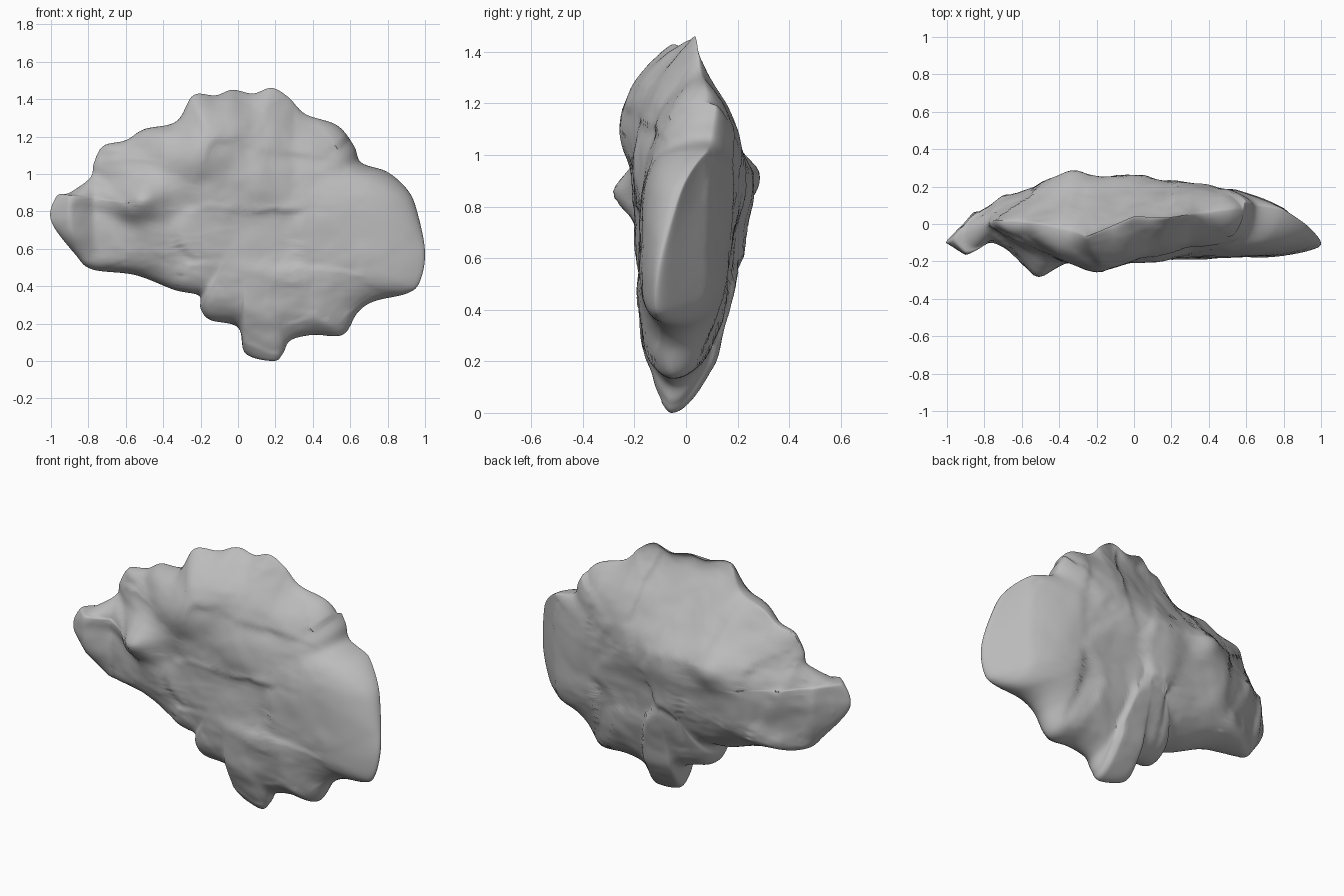
import bpy
import bmesh
import math
from mathutils import Vector, noise

old_cube = bpy.data.objects.get("Cube")
if old_cube:
    bpy.data.objects.remove(old_cube, do_unlink=True)

# Rim of the rock slab in x and z, clockwise from the left tip
OUTLINE = [
    (-1, .75), (-.97, .88), (-.9, .9), (-.79, .98), (-.77, 1.06), (-.72, 1.15),
    (-.6, 1.18), (-.5, 1.24), (-.33, 1.28), (-.24, 1.42), (-.12, 1.42), (-.03, 1.45),
    (.08, 1.43), (.18, 1.46), (.27, 1.41), (.36, 1.32), (.53, 1.26), (.62, 1.15),
    (.66, 1.06), (.8, 1.01), (.91, .91), (.96, .79), (1, .58), (.97, .42),
    (.9, .36), (.73, .32), (.64, .26), (.56, .14), (.4, .14), (.28, .11),
    (.24, .04), (.19, 0), (.04, .04), (0, .18), (-.15, .22), (-.2, .28),
    (-.21, .35), (-.34, .38), (-.55, .46), (-.78, .49), (-.87, .57)]

# Depth limits across the width, and up the height of each half
FRONT_ACROSS = [(-1, .13), (-.9, .2), (-.77, .09), (-.6, .13), (-.4, .2), (0, .2), (.8, .185), (1, .16)]
FRONT_UP_LOW_X = [(0, .12), (.25, .18), (.6, .195), (.85, .23), (1.1, .25), (1.27, .23), (1.4, .14), (1.46, .06)]
FRONT_UP_HIGH_X = [(0, .11), (.25, .18), (.45, .195), (.7, .19), (1, .155), (1.2, .1), (1.46, -.02)]
BACK_ACROSS = [(-1, -.04), (-.86, .12), (-.78, .11), (-.7, .16), (-.45, .23), (.1, .27), (.4, .22), (.8, .11), (1, -.03)]
BACK_UP_LOW_X = [(0, .04), (.2, .12), (.5, .18), (.8, .24), (.93, .26), (1.05, .17), (1.2, .08), (1.42, -.05)]
BACK_UP_HIGH_X = [(0, .04), (.2, .11), (.5, .16), (.7, .18), (.88, .23), (1, .23), (1.2, .17), (1.46, .04)]
RIM_ACROSS = [(-1, -.1), (-.9, -.05), (-.74, .02), (-.5, 0), (-.25, -.07), (0, .02), (.18, 0), (.55, .03), (.8, .01), (1, -.09)]

# Local bulges as x, z, radius, height
FRONT_BUMPS = [(-.52, .86, .11, .13), (-.2, 1.12, .15, .06), (.1, .98, .12, .02), (-.75, 1.0, .08, -.03)]
BACK_BUMPS = [(-.33, .92, .1, .05), (-.65, .65, .1, -.03)]

SUBDIVISIONS = 8
HALF = 48
CENTRE = Vector((.05, .76))


def sample(table, value):
    """Linear lookup in a sorted table of pairs."""
    if value <= table[0][0]:
        return table[0][1]
    for (a, low), (b, high) in zip(table, table[1:]):
        if value <= b:
            return low + (high - low) * (value - a) / (b - a)
    return table[-1][1]


def soft_min(a, b, blend=.04):
    h = max(blend - abs(a - b), 0) / blend
    return min(a, b) - h * h * blend / 4


def rounded(points, steps):
    """Closed Catmull-Rom curve through the points."""
    pts = [Vector(p) for p in points]
    count = len(pts)
    result = []
    for i in range(count):
        a, b, c, d = (pts[(i + k) % count] for k in (-1, 0, 1, 2))
        for s in range(steps):
            t = s / steps
            result.append(b + (c - a) * t / 2
                          + (a * 2 - b * 5 + c * 4 - d) * t * t / 2
                          + (b * 3 - a - c * 3 + d) * t ** 3 / 2)
    return result


def facets(p, stretch, seed):
    """Broken stone: a tilted plane in every cell."""
    q = Vector((p.x * stretch[0] + p.y * stretch[2], seed, p.y * stretch[1]))
    q += noise.noise_vector(q * .9) * .35
    distances, cells = noise.voronoi(q)
    tilt = noise.noise_vector(cells[0] * 7.3)
    plane = tilt.dot(q - cells[0]) + tilt.x * .5
    edge = min((distances[1] - distances[0]) * 6, 1)
    return plane * (.3 + .7 * edge)


def relief(p, side):
    rough = noise.fractal(Vector((p.x * 3, side * 5, p.y * 4)), 1, 2, 4)
    if side < 0:
        # The front breaks into blocks on gently dipping beds
        stone = facets(p, (2.6, 3.8, 1.0), 2.5)
    else:
        # The back breaks into tall upright ribs
        stone = facets(p, (4.2, 1.9, .8), 8.5)
    roughness = 1 + .5 * max(0, min(1, -p.x))
    if p.x > .45:
        roughness *= max(.35, 1 - (p.x - .45) * 2)
    return (stone * .04 + rough * .012) * roughness


def depth(p, side):
    if side < 0:
        across, low, high, bumps = FRONT_ACROSS, FRONT_UP_LOW_X, FRONT_UP_HIGH_X, FRONT_BUMPS
        z = p.y
    else:
        across, low, high, bumps = BACK_ACROSS, BACK_UP_LOW_X, BACK_UP_HIGH_X, BACK_BUMPS
        # The back ledge sinks towards the narrow end
        z = p.y + .35 * max(0, -.35 - p.x)
    mix = max(0, min(1, (p.x + .1) / .4))
    upward = sample(low, z) * (1 - mix) + sample(high, z) * mix
    d = soft_min(sample(across, p.x), upward)
    for x, z, radius, height in bumps:
        d += height * math.exp(-((p.x - x) ** 2 + (p.y - z) ** 2) / radius ** 2)
    return d + relief(p, side)


def rim_depth(p):
    # The slab leans backward with height at its right-hand edge
    lean = (p.y - .65) * .18 * max(0, min(1, p.x + .3))
    return sample(RIM_ACROSS, p.x) + lean * (1 if p.y < 1.2 else .5)


def square_fraction(i, j, k):
    """How far round a square ring of half-size k the cell corner lies."""
    if i == -k and j < k:
        along = j + k
    elif j == k and i < k:
        along = 3 * k + i
    elif i == k and j > -k:
        along = 5 * k - j
    else:
        along = 7 * k - i
    return along / (8 * k)


def slab_point(i, j, side, rim):
    """Map a square lattice onto one face of the slab."""
    k = max(abs(i), abs(j))
    if k == 0:
        return Vector((CENTRE.x, side * depth(CENTRE, side), CENTRE.y))
    place = (square_fraction(i, j, k) - .1) % 1 * len(rim)
    first = int(place) % len(rim)
    p = rim[first].lerp(rim[(first + 1) % len(rim)], place % 1)
    t = math.sin(math.pi / 2 * k / HALF)
    q = CENTRE.lerp(p, t)
    base = rim_depth(p)
    swell = max(0, 1 - t ** 6) ** .5
    y = base + (side * depth(q, side) - base) * swell
    return Vector((q.x, y, max(q.y, 0)))


def build_rock():
    bm = bmesh.new()
    rim = rounded(OUTLINE, SUBDIVISIONS)
    span = range(-HALF, HALF + 1)
    for side in (-1, 1):
        grid = [[bm.verts.new(slab_point(i, j, side, rim)) for j in span] for i in span]
        for a, b in zip(grid, grid[1:]):
            for j in range(2 * HALF):
                bm.faces.new((a[j], a[j + 1], b[j + 1], b[j]))
    # Weld the two faces together along the rim
    bmesh.ops.remove_doubles(bm, verts=bm.verts, dist=.0005)
    bmesh.ops.recalc_face_normals(bm, faces=bm.faces)
    mesh = bpy.data.meshes.new("rock_slab")
    bm.to_mesh(mesh)
    bm.free()
    slab = bpy.data.objects.new("rock_slab", mesh)
    bpy.context.collection.objects.link(slab)
    return slab


rock = build_rock()

# Plain grey stone
stone = bpy.data.materials.new("grey_stone")
stone.use_nodes = True
colour = (.5, .5, .5, 1)
stone.diffuse_color = colour
stone.node_tree.nodes["Principled BSDF"].inputs["Base Color"].default_value = colour
rock.data.materials.append(stone)

bpy.ops.object.select_all(action='DESELECT')
rock.select_set(True)
bpy.context.view_layer.objects.active = rock
bpy.ops.object.shade_smooth_by_angle(angle=math.radians(50))
